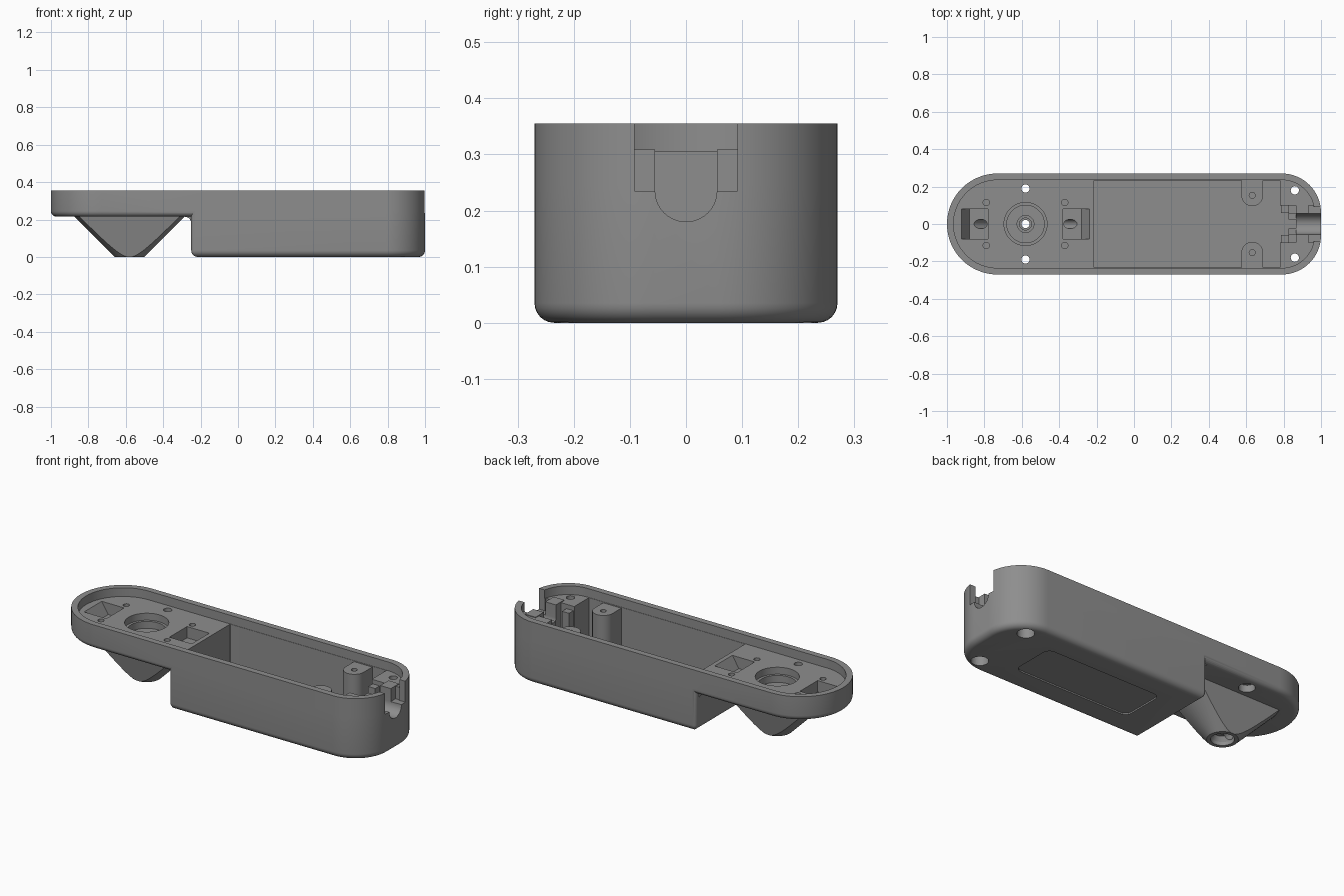
import bpy, bmesh, math
from mathutils import Vector, Matrix

if "Cube" in bpy.data.objects:
    bpy.data.objects.remove(bpy.data.objects["Cube"])

TOP, LEDGE, PLATE = 0.355, 0.305, 0.215   # rim, inner ledge, underside of thin end
CX = -0.58                                # axis of the nozzle

grey = bpy.data.materials.new("housing_grey")
grey.diffuse_color = (0.27, 0.27, 0.27, 1)
grey.use_nodes = True
grey.node_tree.nodes["Principled BSDF"].inputs["Base Color"].default_value = grey.diffuse_color


def make(name, bm):
    bmesh.ops.remove_doubles(bm, verts=bm.verts, dist=1e-5)
    bmesh.ops.recalc_face_normals(bm, faces=bm.faces)
    me = bpy.data.meshes.new(name)
    bm.to_mesh(me)
    bm.free()
    ob = bpy.data.objects.new(name, me)
    bpy.context.collection.objects.link(ob)
    me.materials.append(grey)
    return ob


def loft(name, rings):
    """Close a stack of equal-length rings into a solid."""
    bm = bmesh.new()
    vs = [[bm.verts.new(p) for p in r] for r in rings]
    n = len(vs[0])
    for a, b in zip(vs, vs[1:]):
        for i in range(n):
            j = (i + 1) % n
            bm.faces.new((a[i], a[j], b[j], b[i]))
    bm.faces.new(vs[0][::-1])
    bm.faces.new(vs[-1])
    return make(name, bm)


def outline(x0, x1, h, rl, rr, z, d=0.0, n=16):
    """Rounded outline, inset by d, at height z."""
    x0, x1, h = x0 + d, x1 - d, h - d
    rl, rr = max(rl - d, 0.003), max(rr - d, 0.003)
    pts = []
    for cx, cy, r, a0 in ((x1 - rr, rr - h, rr, -90), (x1 - rr, h - rr, rr, 0),
                          (x0 + rl, h - rl, rl, 90), (x0 + rl, rl - h, rl, 180)):
        for i in range(n + 1):
            a = math.radians(a0 + 90 * i / n)
            pts.append((cx + r * math.cos(a), cy + r * math.sin(a), z))
    return pts


def rounded(name, dims, levels):
    return loft(name, [outline(*dims, z, d) for d, z in levels])


def lathe(name, x, y, profile, n=48):
    ring = [(math.cos(2 * math.pi * i / n), math.sin(2 * math.pi * i / n)) for i in range(n)]
    return loft(name, [[(x + r * c, y + r * s, z) for c, s in ring] for r, z in profile])


def box(name, x0, x1, y0, y1, z0, z1):
    return loft(name, [[(x0, y0, z), (x1, y0, z), (x1, y1, z), (x0, y1, z)] for z in (z0, z1)])


def prism_y(name, prof, h):
    return loft(name, [[(x, y, z) for x, z in prof] for y in (-h, h)])


def prism_x(name, prof, x0, x1):
    return loft(name, [[(x, y, z) for y, z in prof] for x in (x0, x1)])


def combine(ob, tool, op="DIFFERENCE", keep=False):
    m = ob.modifiers.new("bool", "BOOLEAN")
    m.operation, m.solver, m.object = op, "EXACT", tool
    bpy.context.view_layer.objects.active = ob
    bpy.ops.object.modifier_apply(modifier=m.name)
    if not keep:
        bpy.data.objects.remove(tool)


def round_edge(z0, r, n=6):
    return [(r - r * math.sin(a), z0 + r - r * math.cos(a))
            for a in (math.pi / 2 * i / n for i in range(n + 1))]


# Housing: thin plate end joined to a deep box
FULL = (-1.0, 1.0, 0.27, 0.27, 0.21)
DEEP = (-0.25, 1.0, 0.27, 0.02, 0.21)
housing = rounded("housing", FULL, round_edge(PLATE, 0.03) + [(0, TOP)])
combine(housing, rounded("deep", DEEP, round_edge(0, 0.035) + [(0, 0.3)]), "UNION")

# Concave fillet where the box meets the plate
arc = [(-0.285 + 0.035 * math.sin(a), 0.18 + 0.035 * math.cos(a))
       for a in (math.pi / 2 * i / 6 for i in range(7))]
combine(housing, prism_y("fillet", arc + [(-0.24, 0.18), (-0.24, 0.23), (-0.285, 0.23)], 0.24), "UNION")

# Nozzle: cone with two flattened sides
nozzle = lathe("nozzle", CX, 0, [(0.08, 0), (0.295, PLATE), (0.295, 0.235)], 64)
for s in (1, -1):
    slab = prism_x("slab", [(s * 0.078, -0.01), (s * 0.132, 0.25), (s * 0.5, 0.25), (s * 0.5, -0.01)], -1.2, 0.2)
    combine(nozzle, slab)
combine(housing, nozzle, "UNION")

# Interior: shallow rim recess and deep cavity
combine(housing, rounded("recess", FULL, [(0.035, LEDGE), (0.035, 0.45)]))
combine(housing, rounded("cavity", DEEP, [(0.037, 0.03), (0.037, 0.45)]))

# Nozzle bore and slanted channels with pockets on both sides
bore = [(0.06, -0.02), (0.06, 0.02), (0.045, 0.045), (0.022, 0.045), (0.022, 0.13), (0.032, 0.13),
        (0.032, 0.18), (0.045, 0.18), (0.045, 0.225), (0.1, 0.225), (0.1, 0.265), (0.115, 0.265), (0.115, 0.45)]
combine(housing, lathe("bore", CX, 0, bore))
for s in (-1, 1):
    prof = [(0.345, 0.31), (0.3, 0.24), (0.2, 0.24), (0.2, 0.31)]
    combine(housing, prism_y("pocket", [(CX + s * x, z) for x, z in prof], 0.08))
    chan = lathe("channel", 0, 0, [(0.025, 0.04), (0.025, 0.37)], 24)
    chan.data.transform(Matrix.Translation((CX, 0, 0)) @ Matrix.Rotation(s * math.pi / 4, 4, "Y"))
    combine(housing, chan)

# Screw holes, small blind holes and the label recess underneath
for s in (-1, 1):
    combine(housing, lathe("hole", CX, s * 0.19, [(0.043, 0.1), (0.043, 0.255), (0.022, 0.255), (0.022, 0.45)], 24))
    for x in (-0.79, -0.37):
        combine(housing, lathe("pin_hole", x, s * 0.115, [(0.017, 0.25), (0.017, 0.45)], 20))
combine(housing, rounded("label", (-0.06, 0.67, 0.13, 0.04, 0.04), [(0, -0.05), (0, 0.008)]))

# Corner blocks with counterbored screw holes
blocks = []
for s, side in ((-1, "front"), (1, "back")):
    block = box(side + "_corner_block", 0.78, 1.0, *sorted((s * 0.1, s * 0.3)), 0.02, LEDGE)
    combine(block, rounded("limit", FULL, [(0.025, 0.01), (0.025, 0.32)]), "INTERSECT")
    drill = lathe("drill", 0.86, s * 0.18, [(0.045, -0.05), (0.045, 0.2), (0.022, 0.2), (0.022, 0.45)], 24)
    combine(housing, drill, keep=True)
    combine(block, drill)
    blocks.append(block)

# Cable exit: wide notch in the wall and a round-bottomed groove
combine(housing, box("notch", 0.935, 1.1, -0.092, 0.092, 0.235, 0.5))
R, ZC = 0.055, 0.235
u = [(R * math.cos(a), ZC + R * math.sin(a)) for a in (math.pi * (1 + i / 20) for i in range(21))]
combine(housing, prism_x("groove", u + [(R, 0.5), (-R, 0.5)], 0.85, 1.1))

# Cable clamp behind the exit
clamp = box("cable_clamp", 0.865, 0.932, -0.13, 0.13, 0.02, 0.309)
combine(clamp, prism_x("slot", u + [(R, 0.5), (-R, 0.5)], 0.8, 1.1))

# Shelf under the cable between clamp and wall
shelf = box("cable_shelf", 0.925, 0.975, -0.11, 0.11, 0.02, 0.234)
combine(shelf, prism_x("slot", u + [(R, 0.5), (-R, 0.5)], 0.8, 1.1))

parts = [housing, clamp, shelf] + blocks

# Board retaining clips and screw posts
for s, side in ((-1, "front"), (1, "back")):
    parts.append(box(side + "_clip", 0.785, 0.83, *sorted((s * 0.06, s * 0.105)), 0.02, 0.28))
    parts.append(box(side + "_clip_rib", 0.825, 0.87, *sorted((s * 0.025, s * 0.06)), 0.02, 0.18))
    r, cy = 0.058, 0.153
    a = [math.pi * (1 + i / 16) for i in range(17)]
    foot = [(0.632 + r * math.cos(t), s * (cy + r * math.sin(t))) for t in a]
    foot += [(0.69, s * 0.25), (0.574, s * 0.25)]
    post = loft(side + "_post", [[(x, y, z) for x, y in foot] for z in (0.02, LEDGE - 0.005)])
    combine(post, lathe("pilot", 0.632, s * cy, [(0.016, 0.2), (0.016, 0.45)], 20))
    parts.append(post)

# Smooth the curved surfaces, keep the edges crisp
for ob in parts:
    bpy.ops.object.select_all(action="DESELECT")
    ob.select_set(True)
    bpy.context.view_layer.objects.active = ob
    bpy.ops.object.shade_smooth_by_angle(angle=math.radians(30))
